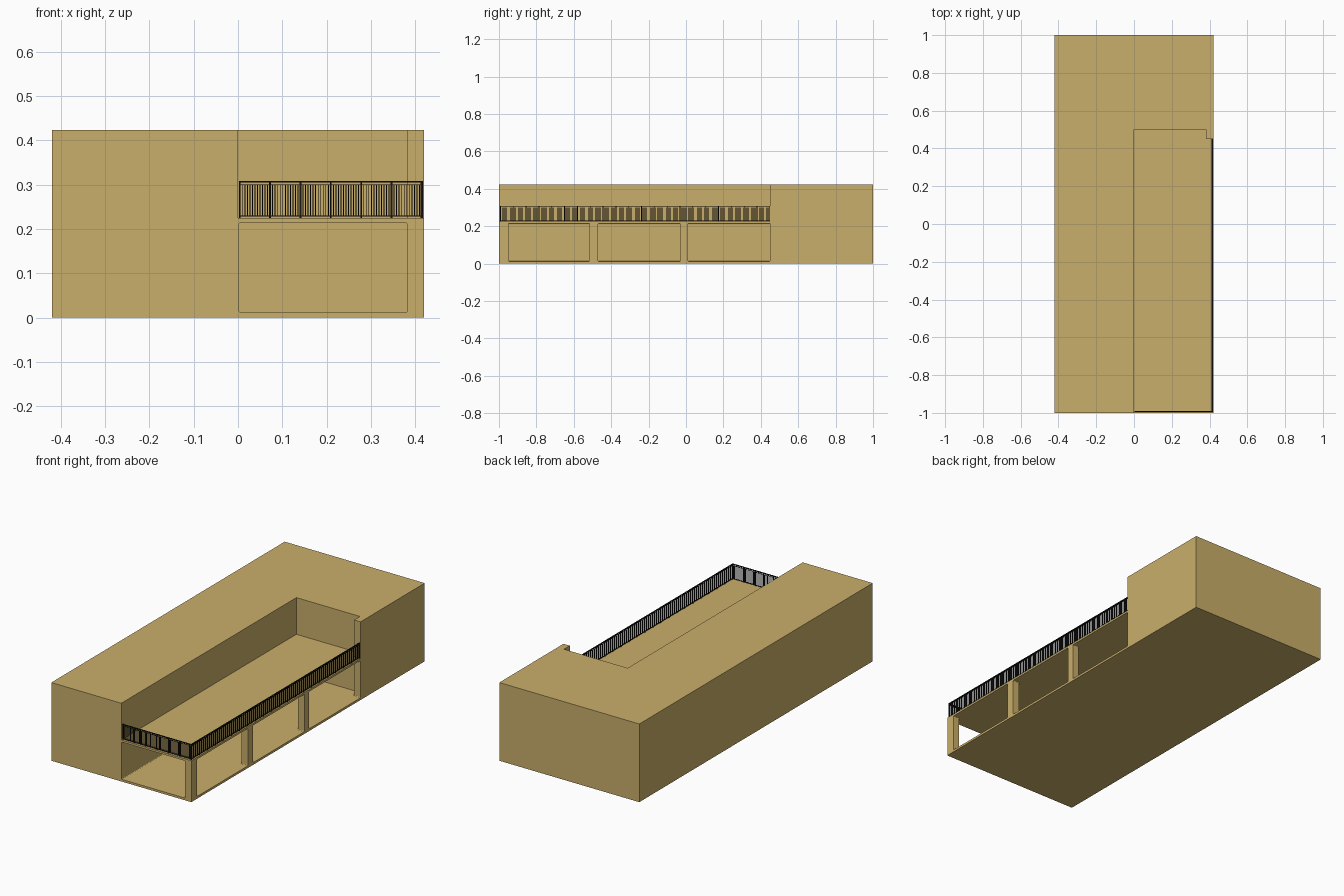
import bpy, bmesh

if "Cube" in bpy.data.objects:
    bpy.data.objects.remove(bpy.data.objects["Cube"])

H = 0.424          # roof height
DECK = 0.225       # terrace level


def material(name, rgb):
    m = bpy.data.materials.new(name)
    m.diffuse_color = (*rgb, 1)
    m.use_nodes = True
    m.node_tree.nodes["Principled BSDF"].inputs["Base Color"].default_value = m.diffuse_color
    return m


sand = material("sand plaster", (0.59, 0.43, 0.145))
black = material("black metal", (0.008, 0.008, 0.008))


def add_box(bm, lo, hi):
    vs = bmesh.ops.create_cube(bm, size=1)["verts"]
    for v in vs:
        for i in range(3):
            v.co[i] = lo[i] if v.co[i] < 0 else hi[i]
    return vs


def finish(bm, name, mat):
    me = bpy.data.meshes.new(name)
    bmesh.ops.recalc_face_normals(bm, faces=bm.faces)
    bm.to_mesh(me)
    bm.free()
    ob = bpy.data.objects.new(name, me)
    bpy.context.collection.objects.link(ob)
    me.materials.append(mat)
    return ob


def rounded_cutter(name, lo, hi, axis):
    """Box whose edges along one axis are slightly rounded."""
    bm = bmesh.new()
    add_box(bm, lo, hi)
    edges = [e for e in bm.edges
             if abs((e.verts[0].co - e.verts[1].co)[axis]) > 1e-4]
    bmesh.ops.bevel(bm, geom=edges, offset=0.004, segments=3,
                    profile=0.5, affect='EDGES')
    return finish(bm, name, sand)


def cut(target, cutter):
    mod = target.modifiers.new("cut", 'BOOLEAN')
    mod.operation = 'DIFFERENCE'
    mod.solver = 'EXACT'
    mod.object = cutter
    bpy.context.view_layer.objects.active = target
    bpy.ops.object.modifier_apply(modifier=mod.name)
    bpy.data.objects.remove(cutter, do_unlink=True)


# Main building block
bm = bmesh.new()
add_box(bm, (-0.42, -1, 0), (0.42, 1, H))
building = finish(bm, "building", sand)

# Upper terrace recess, with a small return at the far corner
bm = bmesh.new()
outline = [(0, -1.1), (0.5, -1.1), (0.5, 0.45), (0.382, 0.45),
           (0.382, 0.5), (0, 0.5)]
face = bm.faces.new([bm.verts.new((x, y, DECK)) for x, y in outline])
top = bmesh.ops.extrude_face_region(bm, geom=[face])["geom"]
bmesh.ops.translate(bm, vec=(0, 0, 0.4),
                    verts=[g for g in top if isinstance(g, bmesh.types.BMVert)])
cut(building, finish(bm, "terrace_cutter", sand))

# Ground floor arcade: long void plus three side openings
cut(building, rounded_cutter("arcade_cutter", (0.002, -1.1, 0.012),
                             (0.382, 0.5, 0.214), 1))
for y0, y1 in ((-0.95, -0.515), (-0.47, -0.03), (0.01, 0.45)):
    cut(building, rounded_cutter("opening_cutter", (0.2, y0, 0.012),
                                 (0.5, y1, 0.214), 0))


def railing(name, axis, start, end, fixed, bays):
    """Posts, three rails and balusters along one axis."""
    bm = bmesh.new()

    def piece(a0, a1, half, z0, z1):
        lo, hi = [0, 0, z0], [0, 0, z1]
        lo[axis], hi[axis] = a0, a1
        lo[1 - axis], hi[1 - axis] = fixed - half, fixed + half
        add_box(bm, lo, hi)

    for z0, z1, half in ((0.305, 0.309, 0.003), (0.299, 0.301, 0.0015),
                         (0.228, 0.231, 0.0015)):
        piece(start, end, half, z0, z1)
    step = (end - start - 0.004) / bays
    for b in range(bays + 1):
        a = start + 0.002 + b * step
        piece(a - 0.002, a + 0.002, 0.002, DECK, 0.306)
        if b < bays:
            for k in range(1, 12):
                c = a + k * step / 12
                piece(c - 0.001, c + 0.001, 0.001, 0.23, 0.30)
    return finish(bm, name, black)


# Terrace railings
railing("front_railing", 0, 0.002, 0.417, -0.992, 6)
railing("side_railing", 1, -0.994, 0.45, 0.414, 21)
